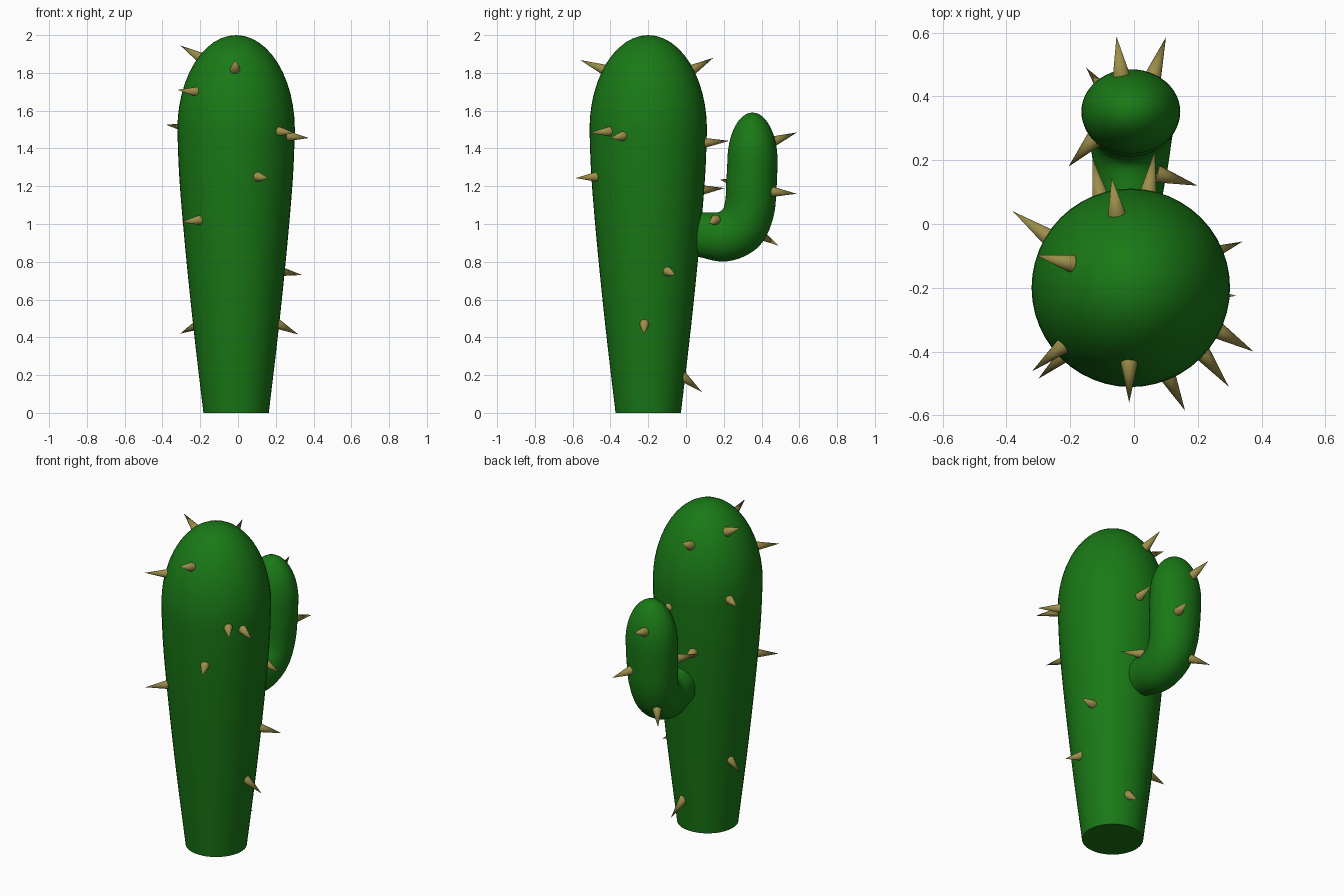
import bpy, bmesh
from math import sin, cos, pi, radians
from mathutils import Vector

if "Cube" in bpy.data.objects:
    bpy.data.objects.remove(bpy.data.objects["Cube"])


def material(name, rgb):
    m = bpy.data.materials.new(name)
    m.diffuse_color = (*rgb, 1)
    m.use_nodes = True
    m.node_tree.nodes["Principled BSDF"].inputs["Base Color"].default_value = m.diffuse_color
    return m


GREEN = material("cactus_green", (0.01, 0.19, 0.008))
TAN = material("spine_tan", (0.33, 0.27, 0.07))


def finish(name, bm, mat):
    bmesh.ops.remove_doubles(bm, verts=bm.verts, dist=0.0005)
    bmesh.ops.recalc_face_normals(bm, faces=bm.faces)
    mesh = bpy.data.meshes.new(name)
    bm.to_mesh(mesh)
    bm.free()
    ob = bpy.data.objects.new(name, mesh)
    bpy.context.collection.objects.link(ob)
    mesh.materials.append(mat)
    bpy.ops.object.select_all(action='DESELECT')
    ob.select_set(True)
    bpy.context.view_layer.objects.active = ob
    bpy.ops.object.shade_smooth_by_angle(angle=radians(40))
    return ob


def smooth_stations(st, n=5):
    """Catmull-Rom interpolation of the station values."""
    out = []
    for i in range(len(st) - 1):
        p1, p2 = st[i], st[i + 1]
        p0 = st[i - 1] if i else p1
        p3 = st[i + 2] if i + 2 < len(st) else p2
        for k in range(n):
            t = k / n
            out.append([0.5 * (2 * b + (c - a) * t + (2 * a - 5 * b + 4 * c - d) * t * t
                               + (3 * b - a - 3 * c + d) * t ** 3)
                        for a, b, c, d in zip(p0, p1, p2, p3)])
    return out + [list(st[-1])]


def dome(y, z, ry, rx, h, n=12):
    """Elliptical cap stations above the ring at height z."""
    return [[y, z + h * sin(k / n * pi / 2), ry * cos(k / n * pi / 2),
             rx * cos(k / n * pi / 2), 0] for k in range(1, n + 1)]


def loft(name, stations, mat, x0=-0.01, sides=48):
    """Stations: y, z, in-plane radius, x radius, tilt in degrees."""
    bm = bmesh.new()
    rings = []
    for y, z, r, rx, tilt in stations:
        a = radians(tilt)
        ring = []
        for k in range(sides):
            w = 2 * pi * k / sides
            c = r * cos(w)
            ring.append(bm.verts.new((x0 + rx * sin(w), y + c * cos(a), z - c * sin(a))))
        rings.append(ring)
    for lo, hi in zip(rings, rings[1:]):
        for k in range(sides):
            j = (k + 1) % sides
            bm.faces.new((lo[k], lo[j], hi[j], hi[k]))
    bm.faces.new(rings[0])
    return finish(name, bm, mat)


# Main trunk: tapered column with a domed top
profile = [(0, 0.173), (0.45, 0.226), (0.9, 0.272), (1.25, 0.301), (1.5, 0.311)]
trunk = smooth_stations([(-0.2, z, r, r, 0) for z, r in profile])
loft("trunk", trunk + dome(-0.2, 1.5, 0.311, 0.311, 0.5), GREEN)

# Side arm: leaves the back of the trunk and bends upward
arm = smooth_stations([
    (-0.05, 0.95, 0.11, 0.085, 90),
    (0.06, 0.945, 0.118, 0.095, 90),
    (0.19, 0.932, 0.132, 0.118, 82),
    (0.29, 0.98, 0.138, 0.132, 48),
    (0.335, 1.08, 0.135, 0.143, 20),
    (0.346, 1.2, 0.134, 0.152, 5),
    (0.352, 1.33, 0.133, 0.155, 0)])
loft("arm", arm + dome(0.352, 1.33, 0.133, 0.155, 0.26), GREEN)

# Spines: (base), (tip)
SPINES = [
    # on the arm
    ((-0.04, 0.47, 1.44), (-0.055, 0.588, 1.485)),
    ((0.06, 0.465, 1.17), (0.10, 0.585, 1.16)),
    ((-0.08, 0.40, 0.94), (-0.15, 0.49, 0.885)),
    ((-0.13, 0.26, 1.22), (-0.205, 0.18, 1.235)),
    ((0.08, 0.155, 1.02), (0.20, 0.12, 1.005)),
    # on the back of the trunk
    ((-0.105, 0.085, 1.18), (-0.13, 0.205, 1.19)),
    ((0.045, 0.10, 1.43), (0.065, 0.228, 1.44)),
    ((-0.055, 0.04, 1.82), (-0.07, 0.145, 1.88)),
    ((0.03, -0.015, 0.19), (0.045, 0.085, 0.11)),
    # on the left of the trunk
    ((-0.27, -0.04, 1.51), (-0.38, 0.04, 1.525)),
    ((-0.205, -0.122, 1.885), (-0.305, -0.098, 1.945)),
    ((-0.22, -0.38, 1.70), (-0.32, -0.462, 1.71)),
    ((-0.205, -0.40, 1.02), (-0.30, -0.485, 1.01)),
    ((-0.215, -0.125, 0.465), (-0.305, -0.095, 0.42)),
    # on the front and right of the trunk
    ((-0.015, -0.44, 1.82), (-0.015, -0.56, 1.868)),
    ((0.105, -0.475, 1.25), (0.16, -0.585, 1.243)),
    ((0.215, -0.405, 1.49), (0.297, -0.51, 1.483)),
    ((0.265, -0.335, 1.465), (0.375, -0.40, 1.455)),
    ((0.22, -0.10, 0.75), (0.34, -0.055, 0.73)),
    ((0.21, -0.22, 0.47), (0.32, -0.225, 0.415)),
]
for i, (base, tip) in enumerate(SPINES):
    base, tip = Vector(base), Vector(tip)
    d = (tip - base).normalized()
    root = base - d * 0.01
    bm = bmesh.new()
    bmesh.ops.create_cone(bm, cap_ends=True, segments=20, radius1=0.028, radius2=0,
                          depth=(tip - root).length)
    rot = d.to_track_quat('Z', 'Y').to_matrix().to_4x4()
    bm.transform(rot)
    bmesh.ops.translate(bm, verts=bm.verts, vec=(root + tip) / 2)
    finish(f"spine_{i + 1:02d}", bm, TAN)
